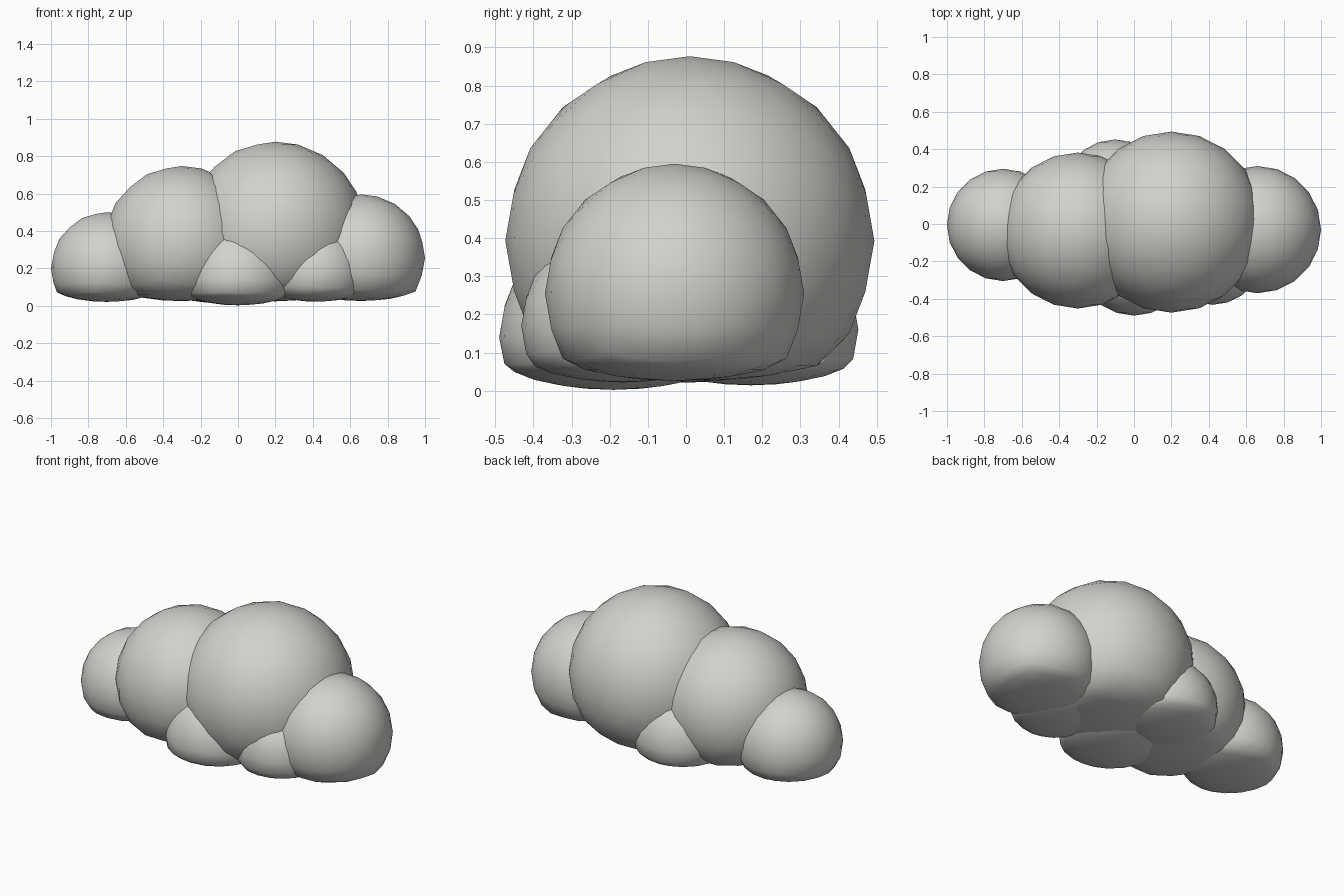
import bpy
import bmesh
from mathutils import Matrix, Vector

default_cube = bpy.data.objects.get("Cube")
if default_cube:
    bpy.data.objects.remove(default_cube, do_unlink=True)

# Single warm off-white colour
colour = (0.65, 0.64, 0.61, 1.0)
cloud_white = bpy.data.materials.new("cloud_white")
cloud_white.use_nodes = True
cloud_white.diffuse_color = colour
cloud_white.node_tree.nodes["Principled BSDF"].inputs["Base Color"].default_value = colour

FLATTEN_BELOW = 0.075
FLATTEN_FACTOR = 0.31


def add_puff(name, centre, radius):
    """Round puff whose underside is squashed to a shallow belly."""
    mesh = bpy.data.meshes.new(name)
    bm = bmesh.new()
    bmesh.ops.create_icosphere(bm, subdivisions=3, radius=radius,
                               matrix=Matrix.Translation(Vector(centre)))
    for vert in bm.verts:
        if vert.co.z < FLATTEN_BELOW:
            vert.co.z = FLATTEN_BELOW + (vert.co.z - FLATTEN_BELOW) * FLATTEN_FACTOR
    for face in bm.faces:
        face.smooth = True
    bm.to_mesh(mesh)
    bm.free()
    mesh.materials.append(cloud_white)
    puff = bpy.data.objects.new(name, mesh)
    bpy.context.collection.objects.link(puff)
    return puff


# Main row of puffs
add_puff("large_puff", (0.2, 0.01, 0.393), 0.484)
add_puff("medium_puff", (-0.3, -0.035, 0.33), 0.417)
add_puff("left_end_puff", (0.66, -0.03, 0.255), 0.34)
add_puff("right_end_puff", (-0.7, -0.005, 0.2), 0.3)

# Small puffs tucked around the base
add_puff("front_puff", (0.0, -0.19, 0.14), 0.3)
add_puff("front_left_puff", (0.42, -0.165, 0.17), 0.267)
add_puff("back_puff", (-0.1, 0.17, 0.16), 0.282)
